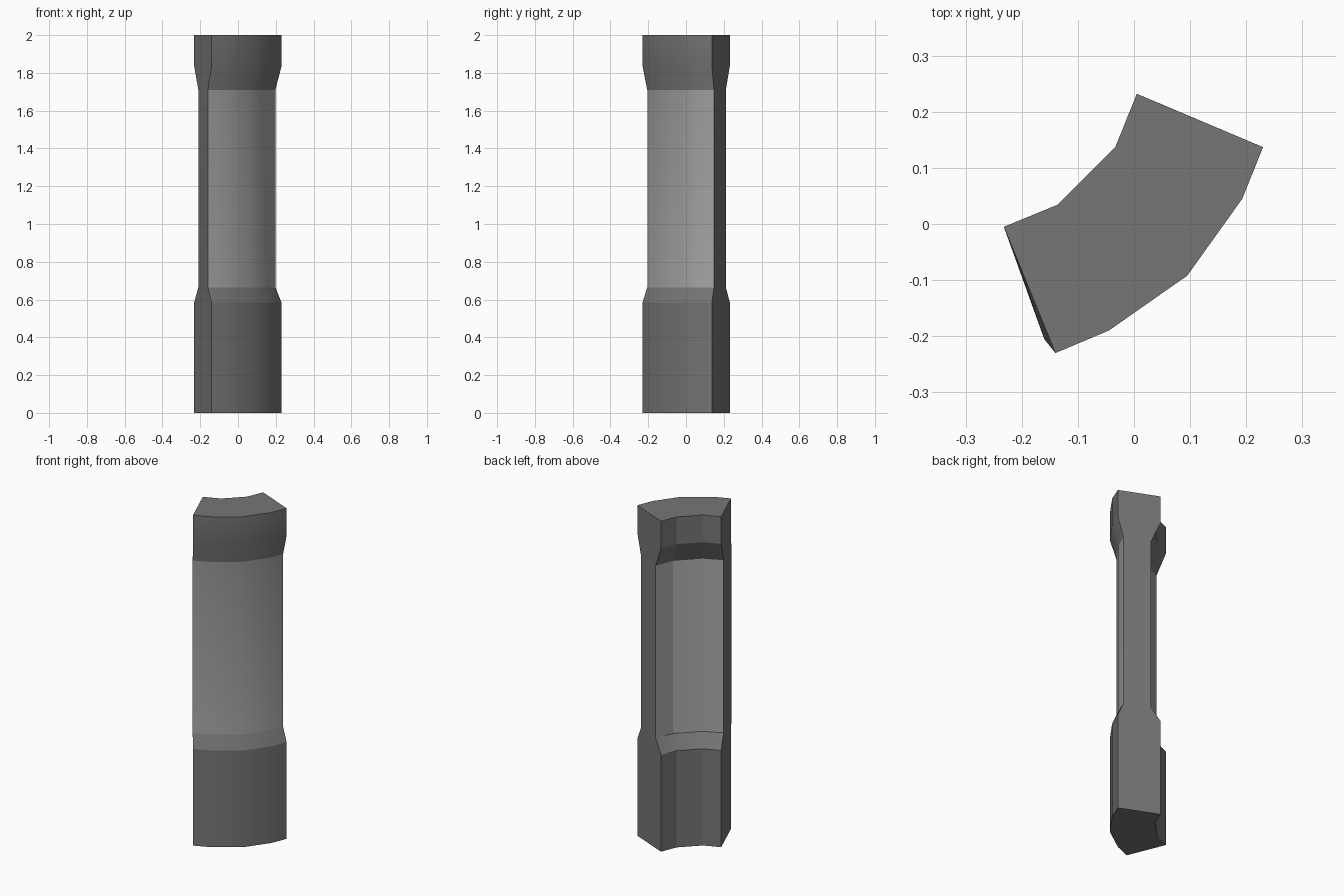
import bpy, bmesh, math

cube = bpy.data.objects.get("Cube")
if cube:
    bpy.data.objects.remove(cube, do_unlink=True)


def flat_material(name, value):
    mat = bpy.data.materials.new(name)
    mat.use_nodes = True
    color = (value, value, value, 1)
    mat.diffuse_color = color
    mat.node_tree.nodes["Principled BSDF"].inputs["Base Color"].default_value = color
    return mat


# Plan outlines, counterclockwise: five points outside, four inside
FULL = [(-.14, -.23), (-.045, -.19), (.095, -.092), (.193, .045), (.23, .137),
        (.005, .232), (-.033, .138), (-.137, .034), (-.232, -.005)]
WAIST = [(-.16, -.205), (-.063, -.16), (.07, -.065), (.163, .063), (.198, .148),
         (.055, .211), (.012, .106), (-.105, -.011), (-.21, -.06)]
LEVELS = [(0, FULL), (.585, FULL), (.665, WAIST), (1.71, WAIST), (1.835, FULL), (2, FULL)]
END_EDGES = (4, 8)

# Curved wall segment: thick foot and head, recessed panels between
bm = bmesh.new()
rings = [[bm.verts.new((x, y, z)) for x, y in outline] for z, outline in LEVELS]
bm.faces.new(rings[0][::-1])
bm.faces.new(rings[-1])
for level, (low, high) in enumerate(zip(rings, rings[1:])):
    for i in range(len(low)):
        j = (i + 1) % len(low)
        face = bm.faces.new((low[i], low[j], high[j], high[i]))
        # Only the recessed panels are light; the ends stay dark
        if level == 2 and i not in END_EDGES:
            face.material_index = 1

mesh = bpy.data.meshes.new("wall_segment")
bm.to_mesh(mesh)
bm.free()
mesh.materials.append(flat_material("dark_grey", .18))
mesh.materials.append(flat_material("light_grey", .4))
wall = bpy.data.objects.new("wall_segment", mesh)
bpy.context.collection.objects.link(wall)

# Round the outer face, keep the inner facets and ledges crisp
bpy.context.view_layer.objects.active = wall
wall.select_set(True)
bpy.ops.object.shade_smooth_by_angle(angle=math.radians(20))
